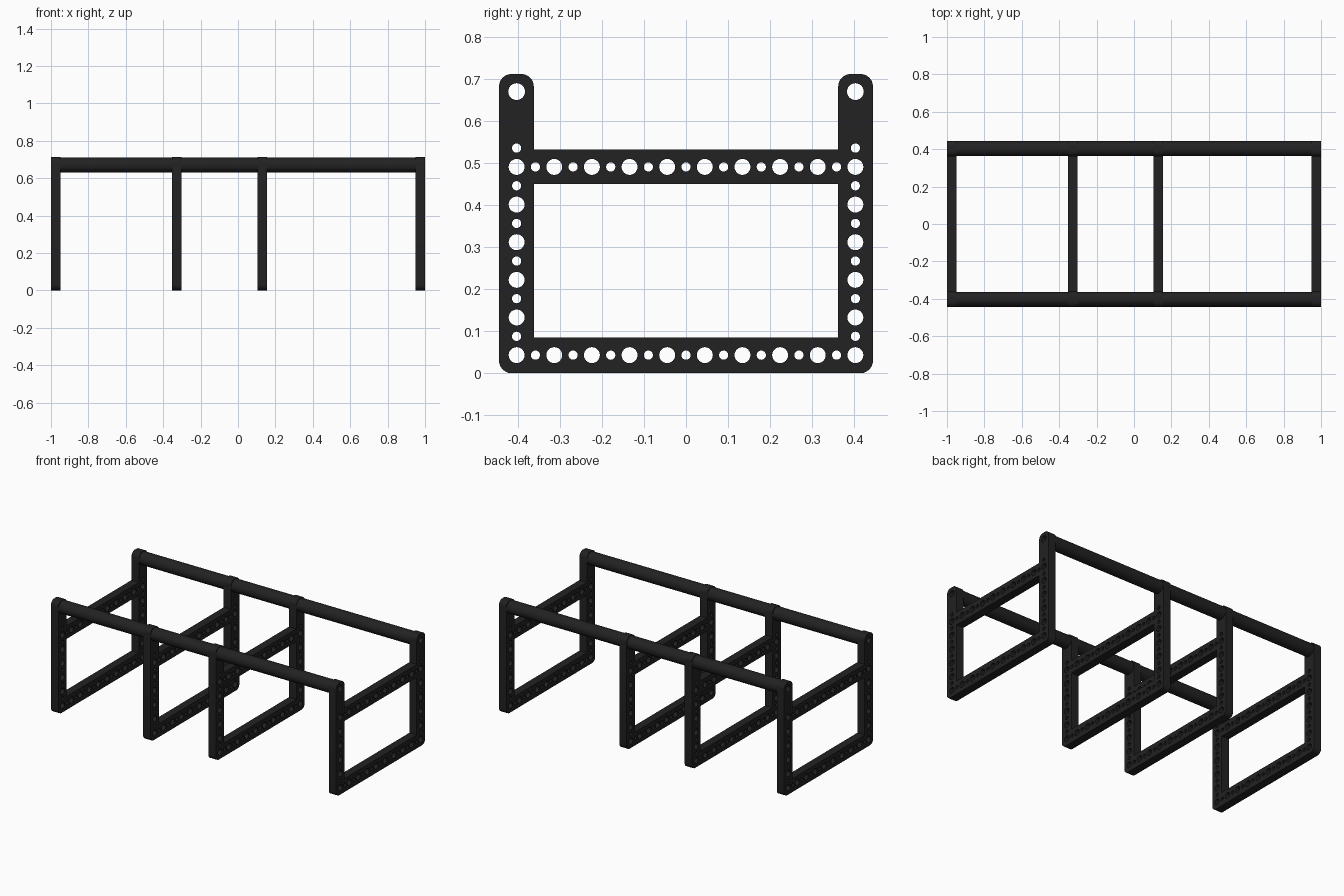
import bpy, math
from mathutils import Vector

if "Cube" in bpy.data.objects:
    bpy.data.objects.remove(bpy.data.objects["Cube"])

black = bpy.data.materials.new("matte black")
black.diffuse_color = (0.016, 0.016, 0.016, 1)
black.use_nodes = True
black.node_tree.nodes["Principled BSDF"].inputs["Base Color"].default_value = black.diffuse_color

RAIL_Y, RAIL_Z = 0.403, 0.67      # centre of the tubular rails
PITCH = 2 * RAIL_Y / 9            # spacing of the large holes
BASE_Z = 0.043


def circle(cy, cz, r, n=24):
    return [(cy + r * math.cos(2 * math.pi * i / n),
             cz + r * math.sin(2 * math.pi * i / n)) for i in range(n)]


def rounded(corners, steps=6):
    """Outline from (y, z, radius) corners; right-angle corners become arcs."""
    pts = []
    for i, (y, z, r) in enumerate(corners):
        p = Vector((y, z))
        if r == 0:
            pts.append((y, z))
            continue
        a = (Vector(corners[i - 1][:2]) - p).normalized()
        b = (Vector(corners[(i + 1) % len(corners)][:2]) - p).normalized()
        c = p + (a + b) * r
        for k in range(steps + 1):
            t = k / steps * math.pi / 2
            pts.append(tuple(c - b * r * math.cos(t) - a * r * math.sin(t)))
    return pts


def extrude_x(name, loops, x0, x1):
    """Extrude filled loops in the YZ plane from x0 to x1."""
    cu = bpy.data.curves.new(name, 'CURVE')
    cu.dimensions = '2D'
    cu.fill_mode = 'BOTH'
    cu.extrude = (x1 - x0) / 2
    for loop in loops:
        sp = cu.splines.new('POLY')
        sp.points.add(len(loop) - 1)
        for pt, (y, z) in zip(sp.points, loop):
            pt.co = (y, z, 0, 1)
        sp.use_cyclic_u = True
    ob = bpy.data.objects.new(name, cu)
    bpy.context.collection.objects.link(ob)
    ob.rotation_euler = (math.pi / 2, 0, math.pi / 2)
    ob.location.x = (x0 + x1) / 2
    bpy.ops.object.select_all(action='DESELECT')
    ob.select_set(True)
    bpy.context.view_layer.objects.active = ob
    bpy.ops.object.convert(target='MESH')
    ob = bpy.context.view_layer.objects.active
    ob.data.materials.clear()
    ob.data.materials.append(black)
    bpy.ops.object.shade_smooth_by_angle(angle=math.radians(30))
    return ob


# Frame profile: two uprights, base beam, cross beam and one window
W, I, H, R = 0.445, 0.362, 0.712, 0.03
outline = rounded([(-W, 0, R), (W, 0, R), (W, H, R), (I, H, R),
                   (I, 0.532, 0), (-I, 0.532, 0), (-I, H, R), (-W, H, R)])
window = [(-I, 0.085), (-I, 0.45), (I, 0.45), (I, 0.085)]
loops = [outline, window]

# Alternating large and small holes along both beams
for z in (BASE_Z, BASE_Z + 5 * PITCH):
    for i in range(19):
        loops.append(circle(-RAIL_Y + i * PITCH / 2, z, 0.011 if i % 2 else 0.019))
# Holes up the uprights, plus the rail socket at the top
for y in (-RAIL_Y, RAIL_Y):
    for i in (1, 2, 3, 4, 5, 6, 7, 8, 9, 11):
        loops.append(circle(y, BASE_Z + i * PITCH / 2, 0.011 if i % 2 else 0.019))
    loops.append(circle(y, RAIL_Z, 0.02))

# Four frames
frames = [(-1, -0.948), (-0.354, -0.302), (0.104, 0.156), (0.948, 1)]
for n, (x0, x1) in enumerate(frames):
    extrude_x(f"frame_{n + 1}", loops, x0, x1)

# Hollow rail segments between the frames, with a coupling near the right end
spans = [("rail", -0.948, -0.354), ("rail", -0.302, 0.104), ("rail", 0.156, 0.75),
         ("rail_coupling", 0.75, 0.9), ("rail_end", 0.9, 0.948)]
for side, y in (("front", -RAIL_Y), ("back", RAIL_Y)):
    for name, x0, x1 in spans:
        extrude_x(f"{side}_{name}",
                  [circle(y, RAIL_Z, 0.0405, 40), circle(y, RAIL_Z, 0.02)], x0, x1)
